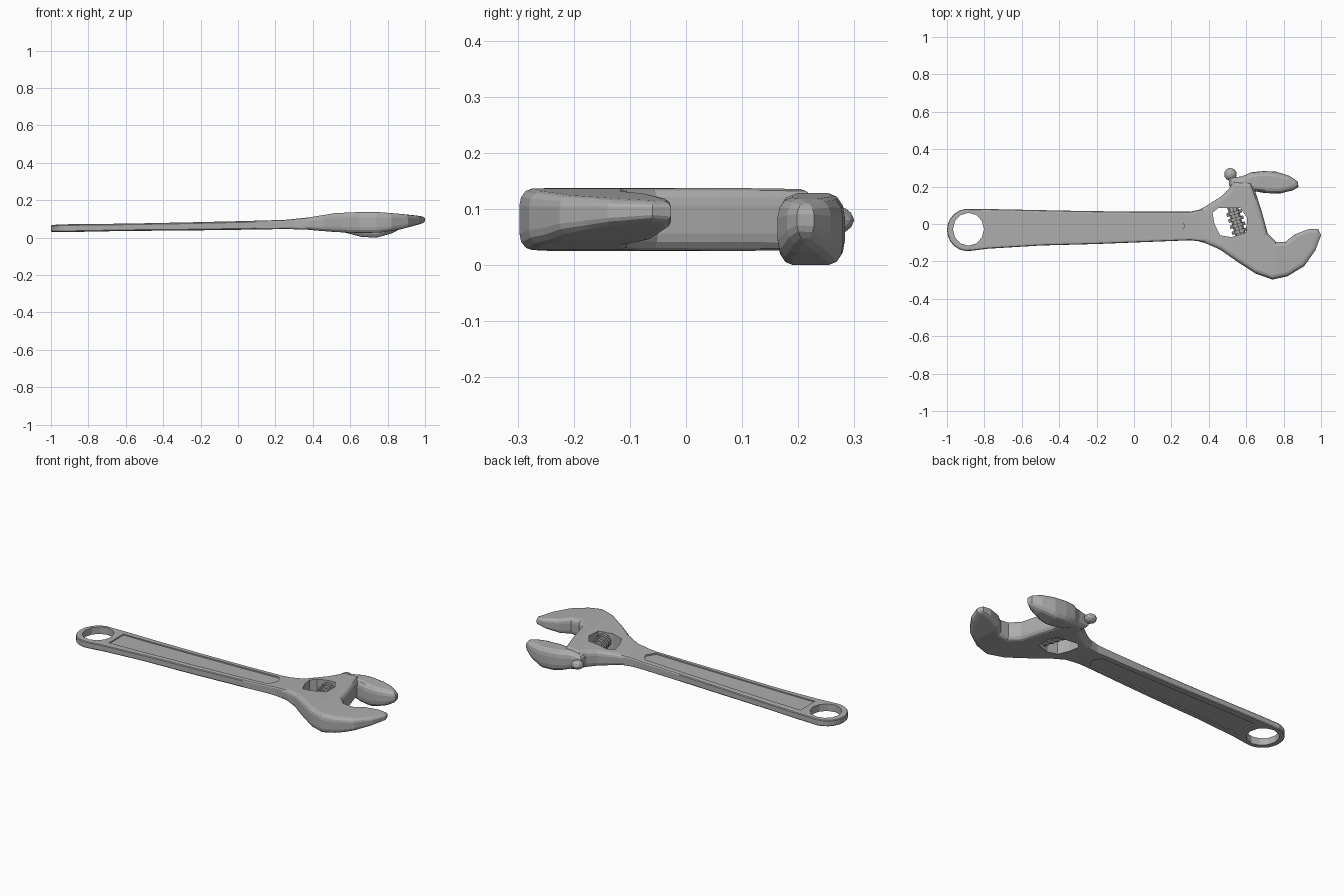
import bpy
import bmesh
from math import cos, sin, radians, pi
from mathutils import Matrix, Vector

cube = bpy.data.objects.get("Cube")
if cube:
    bpy.data.objects.remove(cube)

steel = bpy.data.materials.new("steel grey")
steel.use_nodes = True
GREY = (0.42, 0.42, 0.42, 1)
steel.diffuse_color = GREY
steel.node_tree.nodes["Principled BSDF"].inputs["Base Color"].default_value = GREY


def finish(name, bm):
    bmesh.ops.recalc_face_normals(bm, faces=bm.faces)
    mesh = bpy.data.meshes.new(name)
    bm.to_mesh(mesh)
    bm.free()
    mesh.materials.append(steel)
    obj = bpy.data.objects.new(name, mesh)
    bpy.context.collection.objects.link(obj)
    return obj


def oval(cx, cy, rx, ry, start, end, n):
    steps = [radians(start + (end - start) * i / n) for i in range(n + 1)]
    return [(cx + rx * cos(a), cy + ry * sin(a)) for a in steps]


def height(profile, x):
    """Bottom and top of a part at x, from (x, bottom, top) stations."""
    for (x0, b0, t0), (x1, b1, t1) in zip(profile, profile[1:]):
        if x <= x1:
            f = max(0, (x - x0) / (x1 - x0))
            return b0 + (b1 - b0) * f, t0 + (t1 - t0) * f
    return profile[-1][1:]


def plate(name, outline, profile, holes=(), bevel=0.01, segments=2, scale=1.0):
    """Flat outline with holes, thickened, rounded, then shaped along x."""
    bm = bmesh.new()
    half = 0.04
    for loop in [outline, *holes]:
        verts = [bm.verts.new((x, y, -half)) for x, y in loop]
        for a, b in zip(verts, verts[1:] + verts[:1]):
            bm.edges.new((a, b))
    bmesh.ops.triangle_fill(bm, use_beauty=True, use_dissolve=False, edges=bm.edges[:])
    ext = bmesh.ops.extrude_face_region(bm, geom=bm.faces[:], use_keep_orig=True)
    top = [v for v in ext["geom"] if isinstance(v, bmesh.types.BMVert)]
    bmesh.ops.translate(bm, verts=top, vec=(0, 0, 2 * half))
    bmesh.ops.recalc_face_normals(bm, faces=bm.faces)
    # Round only the outer rim, not the holes
    rim = {(round(x, 4), round(y, 4)) for x, y in outline}
    edges = []
    for e in bm.edges:
        on_rim = all((round(v.co.x, 4), round(v.co.y, 4)) in rim for v in e.verts)
        ups = [abs(f.normal.z) for f in e.link_faces]
        if on_rim and len(ups) == 2 and min(ups) < 0.1 and max(ups) > 0.9:
            edges.append(e)
    if bevel:
        bmesh.ops.bevel(bm, geom=edges, offset=bevel, segments=segments,
                        profile=0.5, affect='EDGES')
    for x, _, _ in profile:
        bmesh.ops.bisect_plane(bm, geom=bm.verts[:] + bm.edges[:] + bm.faces[:],
                               plane_co=(x, 0, 0), plane_no=(1, 0, 0))
    for v in bm.verts:
        low, high = height(profile, v.co.x)
        v.co.z = (low + high) / 2 + v.co.z / half * scale * (high - low) / 2
    return finish(name, bm)


# Handle with hanging eye, raised rims and sunken web
handle_profile = [(-1, 0.03, 0.068), (-0.9, 0.03, 0.072), (-0.6, 0.036, 0.075),
                  (-0.3, 0.038, 0.081), (0, 0.042, 0.088), (0.25, 0.046, 0.095),
                  (0.42, 0.042, 0.112)]
handle_outline = oval(-0.89, -0.032, 0.11, 0.113, 80, 280, 12) + [
    (-0.78, -0.132), (-0.5, -0.115), (-0.2, -0.107), (0.1, -0.095), (0.3, -0.087),
    (0.42, -0.1), (0.42, 0.09), (0.3, 0.066), (0, 0.066), (-0.3, 0.07), (-0.78, 0.08)]
eye = oval(-0.885, -0.028, 0.083, 0.088, 0, 330, 11)
panel = [(-0.77, 0.042), (-0.77, -0.092), (-0.4, -0.083), (0.24, -0.066),
         (0.27, -0.01), (0.24, 0.036)]
plate("handle", handle_outline, handle_profile, [eye, panel], bevel=0.012)
plate("handle_web", panel, handle_profile, bevel=0, scale=0.68)

# Head with fixed jaw and a window for the adjusting screw
head_profile = [(0.33, 0.047, 0.1), (0.42, 0.038, 0.115), (0.52, 0.03, 0.131),
                (0.65, 0.025, 0.137), (0.76, 0.027, 0.136), (0.86, 0.042, 0.128),
                (0.94, 0.063, 0.12), (1, 0.08, 0.112)]
head_outline = [
    (0.33, 0.068), (0.38, 0.093), (0.47, 0.15), (0.51, 0.19), (0.53, 0.23), (0.63, 0.225),
    (0.65, 0.17), (0.685, 0.06), (0.715, -0.05), (0.76, -0.095), (0.81, -0.095),
    (0.86, -0.055), (0.935, -0.027), (0.985, -0.027), (1, -0.06), (0.97, -0.14),
    (0.91, -0.225), (0.82, -0.28), (0.74, -0.297), (0.65, -0.265), (0.55, -0.2),
    (0.46, -0.137), (0.38, -0.102), (0.33, -0.088)]
window = [(0.42, 0.06), (0.45, 0.085), (0.57, 0.085), (0.605, 0.03), (0.6, -0.045),
          (0.52, -0.07), (0.46, -0.06), (0.43, 0)]
plate("head", head_outline, head_profile, [window], bevel=0.022, segments=3)

# Sliding jaw
jaw_profile = [(0.5, 0.04, 0.115), (0.58, 0.025, 0.128), (0.66, 0.004, 0.128),
               (0.74, 0, 0.122), (0.82, 0.022, 0.118), (0.885, 0.055, 0.108)]
jaw_outline = [
    (0.51, 0.2), (0.505, 0.245), (0.58, 0.255), (0.625, 0.276), (0.69, 0.283),
    (0.76, 0.28), (0.83, 0.258), (0.875, 0.228), (0.88, 0.198), (0.85, 0.18),
    (0.78, 0.163), (0.7, 0.165), (0.645, 0.175), (0.58, 0.18)]
plate("sliding_jaw", jaw_outline, jaw_profile, bevel=0.026, segments=3)

# Knob at the back of the sliding jaw
bm = bmesh.new()
bmesh.ops.create_icosphere(bm, subdivisions=2, radius=0.034)
bmesh.ops.scale(bm, vec=(1, 1, 0.75), verts=bm.verts)
bmesh.ops.translate(bm, vec=(0.515, 0.266, 0.08), verts=bm.verts)
finish("jaw_knob", bm)

# Adjusting screw: a core with threads, along the sliding direction
axis = Vector((0.28, -0.96, 0)).normalized()
turn = axis.to_track_quat('Z', 'Y').to_matrix().to_4x4()
bm = bmesh.new()


def disc(radius, depth, offset):
    place = Matrix.Translation(Vector((0.55, 0.01, 0.085)) + axis * offset) @ turn
    bmesh.ops.create_cone(bm, cap_ends=True, segments=10, radius1=radius,
                          radius2=radius, depth=depth, matrix=place)


disc(0.03, 0.17, 0)
for i in range(4):
    disc(0.044, 0.018, (i - 1.5) * 0.034)
finish("adjusting_screw", bm)
